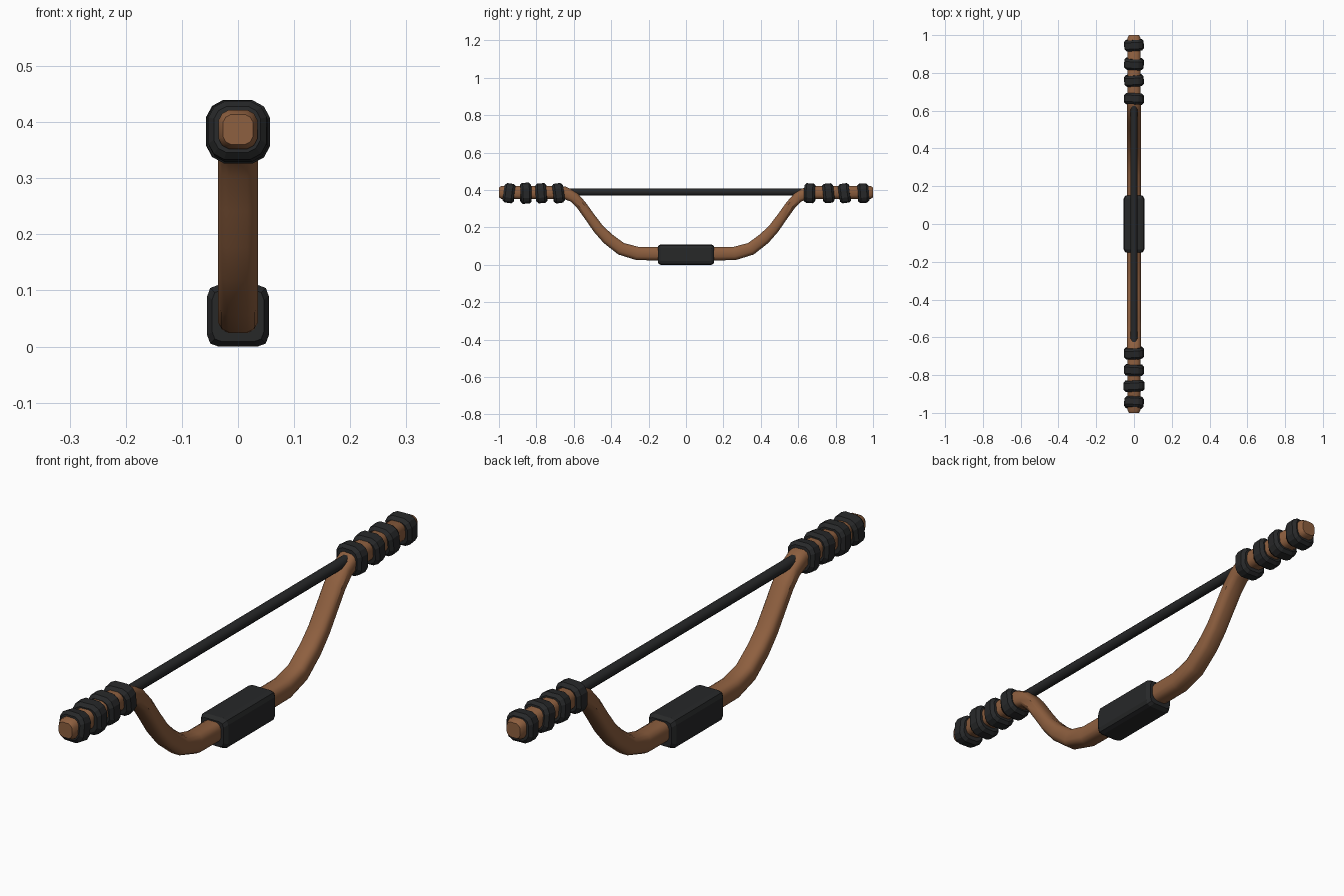
import bpy, math
from mathutils import Vector, Matrix

if "Cube" in bpy.data.objects:
    bpy.data.objects.remove(bpy.data.objects["Cube"])


def material(name, color):
    m = bpy.data.materials.new(name)
    m.diffuse_color = (*color, 1)
    m.use_nodes = True
    m.node_tree.nodes["Principled BSDF"].inputs["Base Color"].default_value = m.diffuse_color
    return m


WOOD = material("wood", (0.27, 0.115, 0.05))
DARK = material("dark_wrap", (0.02, 0.021, 0.022))

# Twelve-sided rounded square, unit half width
CORNER = [(1, 0.46), (0.81, 0.81), (0.46, 1)]
SECTION = [(x * math.cos(a) - z * math.sin(a), x * math.sin(a) + z * math.cos(a))
           for a in (i * math.pi / 2 for i in range(4)) for x, z in CORNER]
OCTAGON = [(math.cos(math.pi * (i + .5) / 4), math.sin(math.pi * (i + .5) / 4)) for i in range(8)]


def loft(name, stations, mat, section=SECTION, smooth=None):
    """Sweep a section along (y, z, half width, half thickness) stations."""
    n, verts, faces = len(section), [], []
    for i, (y, z, hx, hn) in enumerate(stations):
        a, b = stations[max(i - 1, 0)], stations[min(i + 1, len(stations) - 1)]
        t = Vector((0, b[0] - a[0], b[1] - a[1])).normalized()
        normal = Vector((0, -t.z, t.y))
        verts += [Vector((u * hx, y, z)) + normal * v * hn for u, v in section]
    for i in range(len(stations) - 1):
        for j in range(n):
            k = (j + 1) % n
            faces.append((i * n + j, i * n + n + j, i * n + n + k, i * n + k))
    faces.append(tuple(range(n)))
    faces.append(tuple(reversed(range(len(verts) - n, len(verts)))))
    mesh = bpy.data.meshes.new(name)
    mesh.from_pydata(verts, [], faces)
    mesh.materials.append(mat)
    obj = bpy.data.objects.new(name, mesh)
    bpy.context.collection.objects.link(obj)
    if smooth:
        bpy.ops.object.select_all(action='DESELECT')
        obj.select_set(True)
        bpy.context.view_layer.objects.active = obj
        bpy.ops.object.shade_smooth_by_angle(angle=math.radians(smooth))
    return obj


# Wooden limb, mirrored about the middle
half = [(0.15, 0.06, .036, .036), (0.26, 0.061, .036, .036), (0.347, 0.086, .036, .034),
        (0.42, 0.142, .036, .032), (0.47, 0.195, .036, .029), (0.515, 0.257, .036, .027),
        (0.56, 0.32, .036, .027), (0.60, 0.362, .036, .029), (0.65, 0.386, .036, .033),
        (0.70, 0.387, .035, .035), (0.985, 0.387, .035, .035), (1.0, 0.387, .027, .027)]
path = [(-y, z, a, b) for y, z, a, b in reversed(half)] + half
loft("bow_limb", path, WOOD, smooth=35)

# Bowstring
loft("bowstring", [(-0.66, 0.39, .02, .02), (0.66, 0.39, .02, .02)], DARK, OCTAGON, 50)

# Hand grip: chamfered block
C = 0.63
GRIP = [(1, C), (.9, .9), (C, 1), (-C, 1), (-.9, .9), (-1, C),
        (-1, -C), (-.9, -.9), (-C, -1), (C, -1), (.9, -.9), (1, -C)]
loft("hand_grip", [(-0.15, .055, .046, .046), (-0.135, .055, .055, .055),
                   (0.135, .055, .055, .055), (0.15, .055, .046, .046)], DARK, GRIP)

# Wrapped bands near the tips, each slightly tilted (position, tilt, size)
bands = [(-0.945, -8, .052), (-0.857, 2, .056), (-0.773, 4, .053), (-0.683, 8, .053),
         (0.662, -2, .053), (0.76, 6, .052), (0.848, 8, .052), (0.947, 4, .052)]
for i, (y, tilt, r) in enumerate(bands):
    ring = loft(f"tip_band_{i + 1}", [(-.029, 0, r * .8, r * .8), (-.017, 0, r, r),
                                      (.017, 0, r, r), (.029, 0, r * .8, r * .8)], DARK)
    ring.location = (0, y, 0.383)
    ring.rotation_euler = (math.radians(tilt), 0, math.radians(3 if i % 2 else -3))
